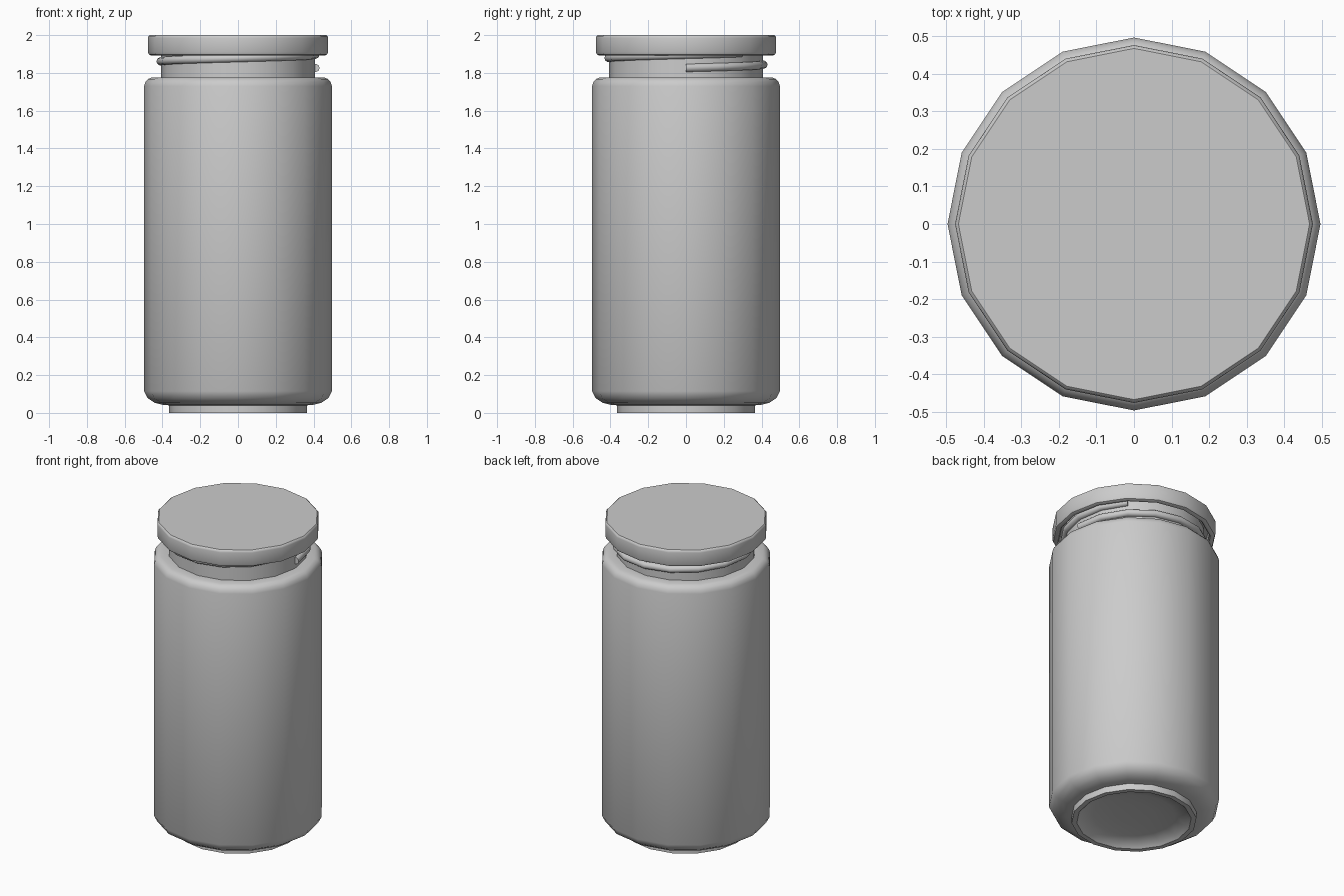
import bpy, math

if "Cube" in bpy.data.objects:
    bpy.data.objects.remove(bpy.data.objects["Cube"])

SIDES = 16


def finish(name, verts, faces, angle=40):
    mesh = bpy.data.meshes.new(name)
    mesh.from_pydata(verts, [], faces)
    mesh.validate()
    obj = bpy.data.objects.new(name, mesh)
    bpy.context.collection.objects.link(obj)
    bpy.ops.object.select_all(action='DESELECT')
    obj.select_set(True)
    bpy.context.view_layer.objects.active = obj
    bpy.ops.object.mode_set(mode='EDIT')
    bpy.ops.mesh.select_all(action='SELECT')
    bpy.ops.mesh.normals_make_consistent(inside=False)
    bpy.ops.object.mode_set(mode='OBJECT')
    bpy.ops.object.shade_smooth_by_angle(angle=math.radians(angle))
    return obj


def lathe(name, profile):
    """Turn a (radius, z) profile; both ends are closed with a flat polygon."""
    verts, faces = [], []
    for r, z in profile:
        for i in range(SIDES):
            a = 2 * math.pi * i / SIDES
            verts.append((r * math.cos(a), r * math.sin(a), z))
    for k in range(len(profile) - 1):
        for i in range(SIDES):
            j = (i + 1) % SIDES
            faces.append((k * SIDES + i, k * SIDES + j,
                          (k + 1) * SIDES + j, (k + 1) * SIDES + i))
    last = (len(profile) - 1) * SIDES
    faces.append(tuple(reversed(range(SIDES))))
    faces.append(tuple(range(last, last + SIDES)))
    return finish(name, verts, faces)


# Jar: recessed underside, foot ring, body, shoulder and neck
lathe("jar_body", [
    (0.12, 0.045), (0.24, 0.036), (0.31, 0.022), (0.335, 0.0),
    (0.365, 0.0), (0.365, 0.04),
    (0.40, 0.043), (0.44, 0.053), (0.478, 0.078), (0.497, 0.115),
    (0.497, 1.73), (0.49, 1.752), (0.476, 1.768), (0.455, 1.776),
    (0.407, 1.776), (0.407, 1.95)])

# Lid: hollow cap with rounded rims
lathe("lid", [
    (0.44, 1.955), (0.44, 1.90), (0.447, 1.893), (0.462, 1.893),
    (0.472, 1.898), (0.477, 1.91), (0.477, 1.985),
    (0.475, 1.994), (0.468, 2.0)])

# Screw thread: one rising turn around the neck
section = [(0.395, -0.021), (0.415, -0.021), (0.427, -0.014), (0.432, 0.0),
           (0.427, 0.014), (0.415, 0.021), (0.395, 0.021)]
n = len(section)
steps = SIDES + 2
verts, faces = [], []
for s in range(steps + 1):
    a = 2 * math.pi * s / SIDES
    z0 = 1.826 + 0.07 * s / SIDES
    verts += [(r * math.cos(a), r * math.sin(a), z0 + dz) for r, dz in section]
for s in range(steps):
    for i in range(n):
        j = (i + 1) % n
        faces.append((s * n + i, s * n + j, (s + 1) * n + j, (s + 1) * n + i))
faces += [tuple(range(n)), tuple(range(steps * n, steps * n + n))]
finish("neck_thread", verts, faces, 50)
